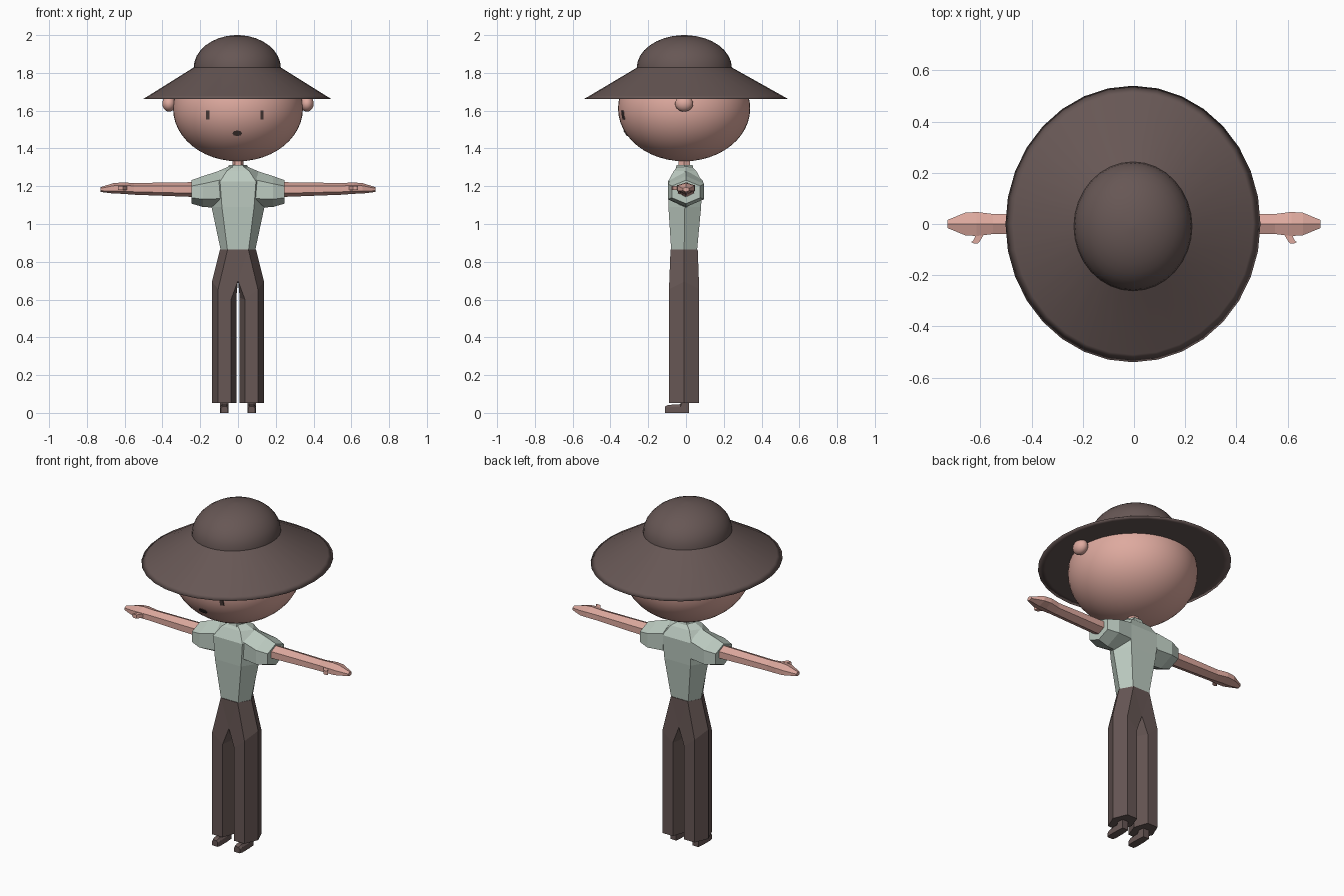
import bpy, bmesh, math
from mathutils import Vector

if "Cube" in bpy.data.objects:
    bpy.data.objects.remove(bpy.data.objects["Cube"])


def material(name, rgb):
    m = bpy.data.materials.new(name)
    m.diffuse_color = (*rgb, 1)
    m.use_nodes = True
    m.node_tree.nodes["Principled BSDF"].inputs["Base Color"].default_value = m.diffuse_color
    return m


BROWN = material("dark brown cloth", (0.135, 0.095, 0.09))
SKIN = material("warm skin", (0.73, 0.40, 0.345))
SHIRT = material("pale green cloth", (0.50, 0.59, 0.525))
FACE = material("face brown", (0.07, 0.045, 0.042))


def finish(name, bm, mat, smooth=False):
    bmesh.ops.remove_doubles(bm, verts=bm.verts, dist=1e-5)
    bmesh.ops.recalc_face_normals(bm, faces=bm.faces)
    me = bpy.data.meshes.new(name)
    bm.to_mesh(me)
    bm.free()
    me.materials.append(mat)
    for p in me.polygons:
        p.use_smooth = smooth
    ob = bpy.data.objects.new(name, me)
    bpy.context.collection.objects.link(ob)
    return ob


def loft(name, rings, mat, smooth=False, caps=True):
    bm = bmesh.new()
    vs = [[bm.verts.new(p) for p in r] for r in rings]
    n = len(vs[0])
    for a, b in zip(vs, vs[1:]):
        for i in range(n):
            j = (i + 1) % n
            bm.faces.new((a[i], a[j], b[j], b[i]))
    if caps:
        bm.faces.new(vs[0])
        bm.faces.new(vs[-1])
    return finish(name, bm, mat, smooth)


def hex_z(cx, hx, fw, f, b, z):
    """Horizontal six-sided section with flat front and back."""
    m = (f + b) / 2
    return [(cx + hx, m, z), (cx + fw, b, z), (cx - fw, b, z),
            (cx - hx, m, z), (cx - fw, f, z), (cx + fw, f, z)]


def hex_x(s, x, z0, z1, hy):
    """Six-sided section across an arm, pointed at top and bottom."""
    c, q = (z0 + z1) / 2, (z1 - z0) / 4
    return [(s * x, 0, z1), (s * x, hy, c + q), (s * x, hy, c - q),
            (s * x, 0, z0), (s * x, -hy, c - q), (s * x, -hy, c + q)]


def ball(name, c, r, mat, seg=32):
    bm = bmesh.new()
    bmesh.ops.create_uvsphere(bm, u_segments=seg, v_segments=seg // 2, radius=1)
    for v in bm.verts:
        v.co = Vector([c[i] + v.co[i] * r[i] for i in range(3)])
    return finish(name, bm, mat, True)


# Head and ears
HC, HR = (0, -0.01, 1.612), (0.344, 0.35, 0.28)
ball("head", HC, HR, SKIN, 48)
for s, side in ((-1, "left"), (1, "right")):
    ball(side + "_ear", (s * 0.365, -0.01, 1.637), (0.036, 0.048, 0.042), SKIN, 20)


# Face details: thin plates that follow the head
def face_patch(name, outline):
    bm = bmesh.new()
    pts = []
    for x, z in outline:
        k = 1 - ((x - HC[0]) / HR[0]) ** 2 - ((z - HC[2]) / HR[2]) ** 2
        pts.append(Vector((x, HC[1] - HR[1] * math.sqrt(k), z)))
    back = [bm.verts.new(p + Vector((0, 0.003, 0))) for p in pts]
    front = [bm.verts.new(p - Vector((0, 0.005, 0))) for p in pts]
    bm.faces.new(front)
    bm.faces.new(back)
    for i in range(len(pts)):
        j = (i + 1) % len(pts)
        bm.faces.new((front[i], front[j], back[j], back[i]))
    finish(name, bm, FACE)


for x, side in ((-0.16, "left"), (0.127, "right")):
    face_patch(side + "_eye", [(x - .009, 1.552), (x + .009, 1.552), (x + .009, 1.577),
                               (x + .009, 1.602), (x - .009, 1.602), (x - .009, 1.577)])
face_patch("mouth", [(-0.004 + 0.026 * math.cos(a), 1.48 + 0.015 * math.sin(a))
                     for a in (i * math.pi / 4 for i in range(8))])


# Hat: cone brim with flat underside, and domed crown
def oval(rx, ry, z, n=32, cy=0.0):
    return [(-0.004 + rx * math.cos(2 * math.pi * i / n),
             cy + ry * math.sin(2 * math.pi * i / n), z) for i in range(n)]


loft("hat_brim", [oval(0.20, 0.22, 1.848, cy=-0.008), oval(0.23, 0.25, 1.829, cy=-0.008),
                  oval(0.47, 0.51, 1.679), oval(0.498, 0.54, 1.662),
                  oval(0.46, 0.50, 1.662), oval(0.30, 0.30, 1.662)], BROWN, True)
dome = [oval(0.231, 0.252, 1.79, 32, -0.009)]
for i in range(9):
    t = math.radians(i * 10.9)
    dome.append(oval(0.231 * math.cos(t), 0.252 * math.cos(t),
                     1.826 + 0.174 * math.sin(t), 32, -0.009))
dome.append(oval(0.002, 0.002, 2.0, 32, -0.009))
loft("hat_crown", dome, BROWN, True)

# Neck, collar and shirt body
loft("neck", [hex_z(0, 0.03, 0.016, -0.04, 0.02, z) for z in (1.27, 1.36)], SKIN)
loft("collar", [hex_z(0, 0.055, 0.03, -0.055, 0.04, 1.29),
                hex_z(0, 0.048, 0.027, -0.05, 0.035, 1.313)], SHIRT)
loft("shirt", [hex_z(0, 0.090, 0.055, -0.078, 0.058, 0.855),
               hex_z(0, 0.140, 0.085, -0.093, 0.08, 1.09),
               hex_z(0, 0.150, 0.095, -0.095, 0.085, 1.225),
               hex_z(0, 0.105, 0.060, -0.065, 0.055, 1.28),
               hex_z(0, 0.045, 0.025, -0.045, 0.03, 1.306)], SHIRT)

for s, side in ((-1, "left"), (1, "right")):
    # Short sleeve
    loft(side + "_sleeve", [hex_x(s, 0.09, 1.085, 1.284, 0.085),
                            hex_x(s, 0.185, 1.09, 1.254, 0.095),
                            hex_x(s, 0.246, 1.108, 1.232, 0.075)], SHIRT)
    # Arm running into a flat hand
    loft(side + "_arm", [hex_x(s, 0.20, 1.142, 1.222, 0.043),
                         hex_x(s, 0.55, 1.155, 1.217, 0.039),
                         hex_x(s, 0.615, 1.160, 1.220, 0.047),
                         hex_x(s, 0.66, 1.161, 1.216, 0.044),
                         hex_x(s, 0.728, 1.170, 1.195, 0.016)], SKIN)
    # Hooked thumb
    thumb = []
    for x, y, r in ((0.600, -0.035, 0.013), (0.612, -0.060, 0.011),
                    (0.618, -0.070, 0.010), (0.630, -0.074, 0.006)):
        thumb.append([(s * (x + r), y + r / 2, 1.18), (s * (x + r), y + r / 2, 1.202),
                      (s * (x - r), y - r / 2, 1.202), (s * (x - r), y - r / 2, 1.18)])
    loft(side + "_thumb", thumb, SKIN)
    # Shoe with raised ankle
    shoe = []
    for y, h, w in ((-0.112, 0.034, 0.018), (-0.095, 0.042, 0.023),
                    (-0.03, 0.046, 0.023), (-0.02, 0.08, 0.022), (0.015, 0.08, 0.019)):
        shoe.append([(s * 0.072 - w, y, 0), (s * 0.072 + w, y, 0),
                     (s * 0.072 + w, y, h * 0.7), (s * 0.072 + w * 0.6, y, h),
                     (s * 0.072 - w * 0.6, y, h), (s * 0.072 - w, y, h * 0.7)])
    loft(side + "_shoe", shoe, BROWN)

# Trousers: hips split into two straight six-sided legs
F, B, M = -0.09, 0.07, -0.01
bm = bmesh.new()
for s in (-1, 1):
    def V(x, y, z):
        return bm.verts.new((s * x, y, z))
    w = [V(0, -0.082, .865), V(.055, -0.082, .865), V(.095, M, .865),
         V(.055, .062, .865), V(0, .062, .865)]
    cf, cb = V(0, -0.084, .70), V(0, .066, .70)
    top = [V(.009, M, .61), V(.037, F, .60), V(.105, F, .655),
           V(.138, M, .695), V(.105, B, .655), V(.037, B, .60)]
    low = [V(x, y, .052) for x, y in ((.009, M), (.037, F), (.105, F),
                                      (.138, M), (.105, B), (.037, B))]
    for f in ((w[0], w[1], cf), (w[1], top[2], top[1], cf), (w[1], w[2], top[3], top[2]),
              (w[2], w[3], top[4], top[3]), (w[3], w[4], cb), (w[3], cb, top[5], top[4]),
              (cf, top[1], top[0]), (cb, top[0], top[5]), (cf, top[0], cb), w, low):
        bm.faces.new(f)
    for i in range(6):
        j = (i + 1) % 6
        bm.faces.new((top[i], top[j], low[j], low[i]))
finish("trousers", bm, BROWN)
